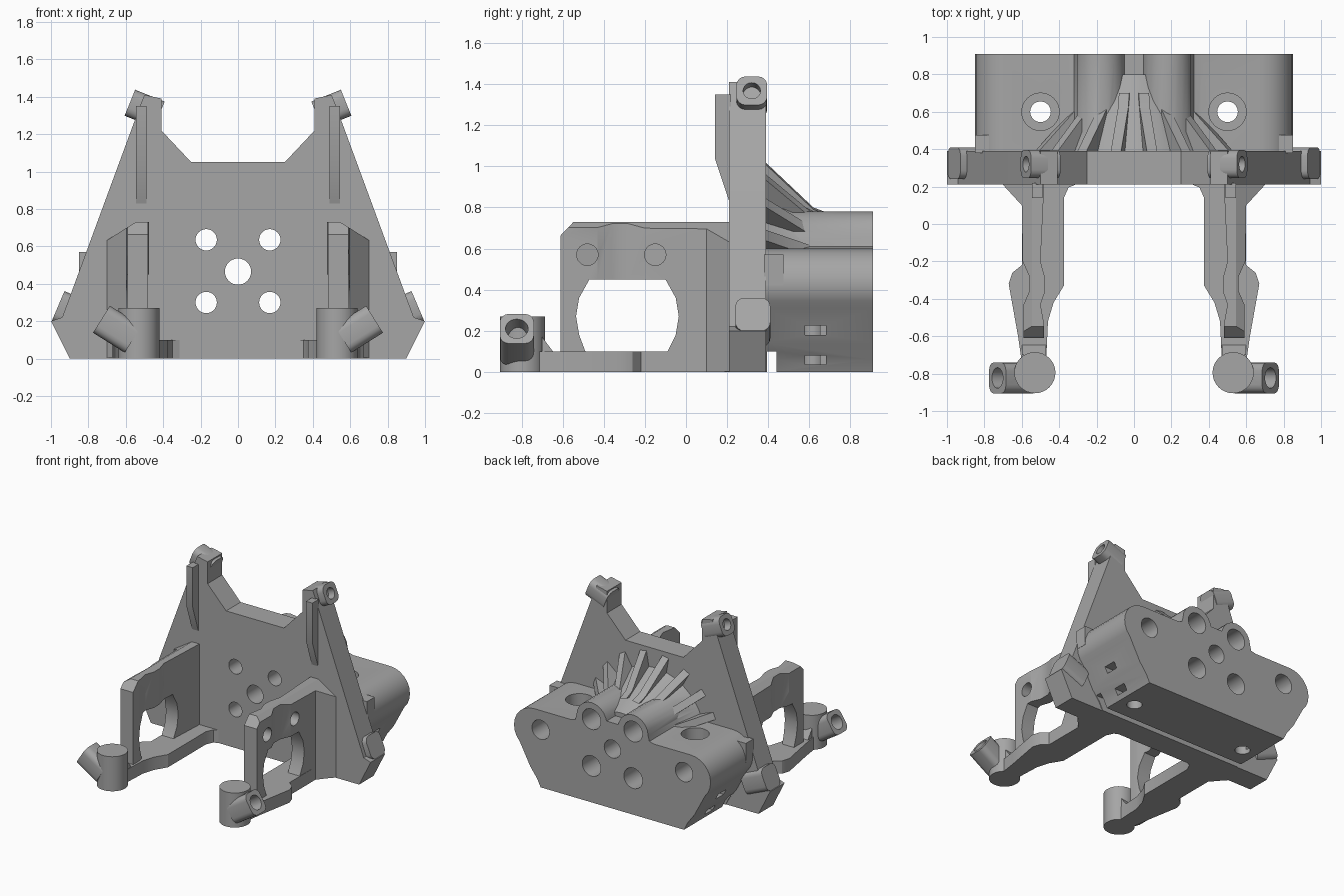
import bpy, bmesh, math
from mathutils import Vector, Matrix

if "Cube" in bpy.data.objects:
    bpy.data.objects.remove(bpy.data.objects["Cube"])

grey = bpy.data.materials.new("plain grey")
grey.use_nodes = True
grey.diffuse_color = (0.38, 0.38, 0.38, 1)
grey.node_tree.nodes["Principled BSDF"].inputs["Base Color"].default_value = (0.38, 0.38, 0.38, 1)
parts = []


def add(name, bm):
    bmesh.ops.recalc_face_normals(bm, faces=bm.faces)
    me = bpy.data.meshes.new(name)
    bm.to_mesh(me)
    bm.free()
    ob = bpy.data.objects.new(name, me)
    bpy.context.collection.objects.link(ob)
    me.materials.append(grey)
    parts.append(ob)
    return ob


def prism(name, pts, axis, a, b, s=1):
    """Extrude a 2D outline along an axis; s=-1 mirrors it in x."""
    place = {"x": lambda u, v, w: (w * s, u, v),
             "y": lambda u, v, w: (u * s, w, v),
             "z": lambda u, v, w: (u * s, v, w)}[axis]
    bm = bmesh.new()
    face = bm.faces.new([bm.verts.new(place(u, v, a)) for u, v in pts])
    out = bmesh.ops.extrude_face_region(bm, geom=[face])
    move = Vector(place(0, 0, b)) - Vector(place(0, 0, a))
    bmesh.ops.translate(bm, vec=move, verts=[e for e in out["geom"] if isinstance(e, bmesh.types.BMVert)])
    return add(name, bm)


def box(name, x, y, z, s=1):
    return prism(name, [(x[0], y[0]), (x[1], y[0]), (x[1], y[1]), (x[0], y[1])], "z", z[0], z[1], s)


def rod(name, start, end, r1, r2=None, sides=32):
    start, end = Vector(start), Vector(end)
    d = end - start
    bm = bmesh.new()
    bmesh.ops.create_cone(bm, cap_ends=True, segments=sides, radius1=r1,
                          radius2=r1 if r2 is None else r2, depth=d.length)
    turn = d.to_track_quat("Z", "Y").to_matrix().to_4x4()
    bm.transform(Matrix.Translation((start + end) / 2) @ turn)
    return add(name, bm)


def combine(target, tool, mode="DIFFERENCE"):
    m = target.modifiers.new("cut", "BOOLEAN")
    m.operation, m.object, m.solver = mode, tool, "EXACT"
    deps = bpy.context.evaluated_depsgraph_get()
    me = bpy.data.meshes.new_from_object(target.evaluated_get(deps))
    target.modifiers.clear()
    target.data = me
    parts.remove(tool)
    bpy.data.objects.remove(tool)


def lug(name, s, face, slope, y, width, height, length, hole):
    """Tilted screw boss: rounded block with a bore along its axis."""
    d = Vector((math.cos(slope), 0, math.sin(slope)))
    up = Vector((-d.z, 0, d.x))
    c = Vector((face[0], y, face[1]))
    bm = bmesh.new()
    bmesh.ops.create_cube(bm, size=1)
    long_edges = [e for e in bm.edges if abs(e.verts[0].co.x - e.verts[1].co.x) > 0.5]
    for v in bm.verts:
        v.co = c + d * (v.co.x - 0.5) * length + Vector((0, v.co.y * width, 0)) + up * v.co.z * height
    bmesh.ops.bevel(bm, geom=long_edges, offset=0.045, segments=4, profile=0.5, affect="EDGES")
    for v in bm.verts:
        v.co.x *= s
    ob = add(name, bm)
    a, b = c + d * 0.05, c - d * length * 0.8
    flip = Vector((s, 1, 1))
    combine(ob, rod("bore", a * flip, b * flip, hole))
    return ob


def mirrored(half):
    return half + [(-x, z) for x, z in reversed(half)]


# Upright back plate
plate = prism("back_plate", mirrored([(0.9, 0), (1.0, 0.2), (0.94, 0.22), (0.52, 1.36), (0.5, 1.41),
                                      (0.41, 1.39), (0.41, 1.22), (0.25, 1.05)]), "y", 0.21, 0.39)

# Rear block with rounded wings and twin tube tops
half = [(0.62, 0), (0.65, 0.06), (0.71, 0.14)]
half += [(0.68 + 0.17 * math.cos(t), 0.43 + 0.17 * math.sin(t))
         for t in [math.radians(-45 + 15 * i) for i in range(10)]]
half += [(0.36, 0.6), (0.32, 0.61)]
half += [(0.18 + 0.13 * math.cos(t), 0.65 + 0.13 * math.sin(t))
         for t in [math.radians(18 * i) for i in range(10)]]
half += [(0.05, 0.67)]
block = prism("rear_block", mirrored(half), "y", 0.385, 0.91)
combine(block, rod("hub_cone", (0, 0.386, 0.465), (0, 0.8, 0.465), 0.44, 0.24, 48), "UNION")
combine(block, box("groove", (-1, 1), (0.395, 0.44), (-0.1, 0.1)))

# Bores through plate and block
for target in (plate, block):
    combine(target, rod("centre_bore", (0, 0, 0.465), (0, 1.1, 0.465), 0.07))
    for x in (-0.17, 0.17):
        for z in (0.3, 0.635):
            combine(target, rod("bore", (x, 0, z), (x, 1.1, z), 0.057))
for s in (-1, 1):
    for z in (0.285, 0.65):
        combine(block, rod("counterbore", (s * 0.18, 0.6, z), (s * 0.18, 1, z), 0.08))
    combine(block, rod("wing_bore", (s * 0.62, 0.72, 0.45), (s * 0.62, 1, 0.45), 0.075))
    combine(block, rod("drop_bore", (s * 0.5, 0.6, -0.1), (s * 0.5, 0.6, 0.9), 0.055))
    combine(block, rod("drop_counterbore", (s * 0.5, 0.6, 0.3), (s * 0.5, 0.6, 0.9), 0.1))
    for z in (0.035, 0.18):
        combine(block, box("nut_slot", (0.52, 0.95), (0.58, 0.68), (z, z + 0.045), s))

# Radial ribs fanned around the hub
for i, angle in enumerate((-69, -50, -30, -10, 10, 30, 50, 69)):
    rib = prism("hub_rib_%d" % (i + 1), [(0.385, 0.38), (0.385, 0.56), (0.62, 0.335), (0.7, 0.305), (0.62, 0.3)],
                "x", -0.028, 0.028)
    rib.data.transform(Matrix.Translation((0, 0, 0.465)) @ Matrix.Rotation(math.radians(angle), 4, "Y"))

for s, side in ((1, "left"), (-1, "right")):
    # Bottom rail
    prism(side + "_rail", [(0.29, 0.22), (0.35, 0.195), (0.375, 0.14), (0.375, -0.33), (0.43, -0.42),
                           (0.46, -0.52), (0.47, -0.74), (0.6, -0.74), (0.62, -0.6), (0.67, -0.32),
                           (0.65, -0.26), (0.6, -0.22), (0.6, 0.1), (0.7, 0.22)], "z", 0, 0.1, s)

    # Side wall with window, screw holes and chamfers
    wall = prism(side + "_wall", [(0.48, 0.22), (0.71, 0.22), (0.6, 0.1), (0.595, -0.2), (0.56, -0.28),
                                  (0.56, -0.36), (0.59, -0.43), (0.59, -0.61), (0.48, -0.61), (0.48, -0.54),
                                  (0.5, -0.43), (0.475, -0.36), (0.475, -0.29), (0.5, -0.2)], "z", 0.002, 0.73, s)
    combine(wall, prism("window", [(-0.47, 0.45), (-0.1, 0.45), (-0.05, 0.36), (-0.035, 0.27), (-0.05, 0.18),
                                   (-0.09, 0.1), (-0.49, 0.1), (-0.52, 0.18), (-0.535, 0.27), (-0.52, 0.36)],
                        "x", 0.3, 0.9, s))
    combine(wall, prism("front_chamfer", [(-0.7, 0.57), (-0.7, 0.8), (-0.48, 0.8)], "x", 0.3, 0.9, s))
    combine(wall, prism("top_chamfer", [(0.53, 0.74), (0.53, 0.8), (0.8, 0.8), (0.8, 0.57)], "y", -0.8, 0.4, s))
    for y in (-0.48, -0.15):
        combine(wall, rod("screw_hole", (s * 0.3, y, 0.57), (s * 0.9, y, 0.57), 0.052))

    # Front post and its tilted boss
    post = rod(side + "_post", (s * 0.53, -0.795, 0), (s * 0.53, -0.795, 0.27), 0.11)
    boss = lug(side + "_post_boss", s, (0.73, 0.21), math.radians(32), -0.823, 0.165, 0.17, 0.2, 0.055)
    rail = bpy.data.objects[side + "_rail"]
    for target in (post, boss, rail):
        combine(target, rod("post_bore", (s * 0.53, -0.795, -0.1), (s * 0.53, -0.795, 0.4), 0.058))
    prism(side + "_post_web", [(-0.64, 0.09), (-0.7, 0.17), (-0.7, 0.09)], "x", 0.47, 0.6, s)

    # Plate bosses
    lug(side + "_lower_boss", s, (0.962, 0.28), math.radians(23), 0.325, 0.17, 0.175, 0.2, 0.055)
    lug(side + "_upper_boss", s, (0.578, 1.368), math.radians(22), 0.32, 0.15, 0.15, 0.17, 0.042)

    # Plate stiffening fin and the shoulder behind it
    prism(side + "_plate_fin", [(0.14, 1.35), (0.22, 1.35), (0.22, 0.8), (0.14, 1.04)], "x", 0.49, 0.545, s)
    box(side + "_shoulder", (0.76, 0.85), (0.38, 0.475), (0.42, 0.57), s)

# Smooth the round faces, keep the edges crisp
bpy.ops.object.select_all(action="DESELECT")
for ob in parts:
    ob.select_set(True)
bpy.context.view_layer.objects.active = parts[0]
bpy.ops.object.shade_smooth_by_angle(angle=math.radians(30))
